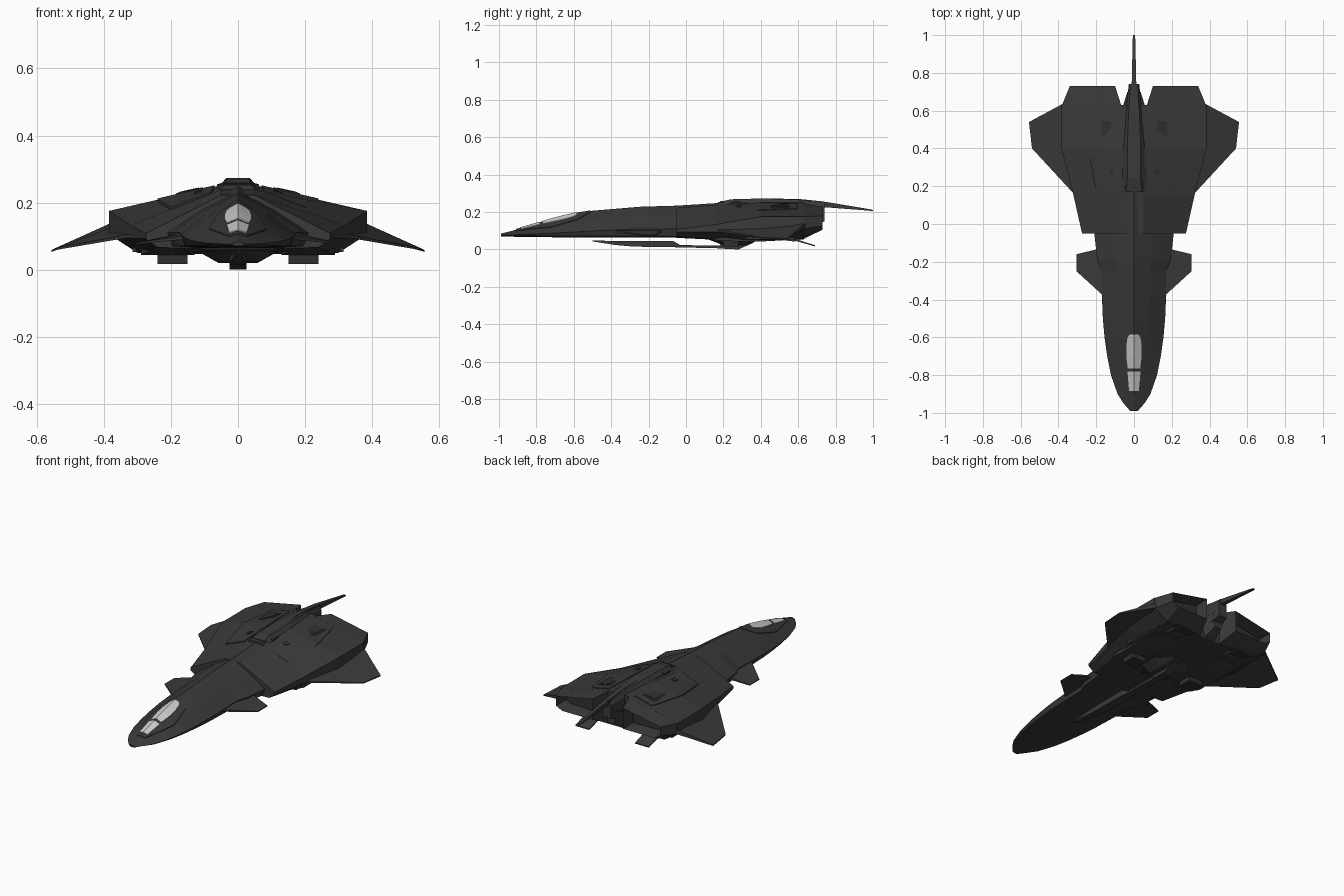
import bpy, bmesh
from mathutils import Vector

if "Cube" in bpy.data.objects:
    bpy.data.objects.remove(bpy.data.objects["Cube"])


def material(name, v):
    m = bpy.data.materials.new(name)
    m.diffuse_color = (v, v, v, 1)
    m.use_nodes = True
    m.node_tree.nodes["Principled BSDF"].inputs["Base Color"].default_value = m.diffuse_color
    return m


HULL = material("hull_charcoal", 0.042)
DARK = material("recess_dark_grey", 0.03)
GLASS = material("canopy_light_grey", 0.62)


def finish(name, bm, mat, mirror):
    bmesh.ops.recalc_face_normals(bm, faces=bm.faces)
    me = bpy.data.meshes.new(name)
    bm.to_mesh(me)
    bm.free()
    me.materials.append(mat)
    ob = bpy.data.objects.new(name, me)
    bpy.context.collection.objects.link(ob)
    if mirror:
        ob.modifiers.new("mirror", "MIRROR").use_mirror_merge = False
    return ob


def loft(name, rings, mat=HULL, mirror=False, recess=None):
    """Skin a row of closed rings and cap both ends; recess hollows the last cap."""
    bm = bmesh.new()
    vs = [[bm.verts.new(p) for p in r] for r in rings]
    n = len(vs[0])
    for a, b in zip(vs, vs[1:]):
        for i in range(n):
            j = (i + 1) % n
            bm.faces.new((a[i], a[j], b[j], b[i]))
    bm.faces.new(vs[0])
    cap = bm.faces.new(vs[-1])
    bmesh.ops.recalc_face_normals(bm, faces=bm.faces)
    if recess:
        bmesh.ops.inset_individual(bm, faces=[cap], thickness=recess[0])
        bmesh.ops.translate(bm, verts=cap.verts, vec=(0, -recess[1], 0))
        cap.material_index = 1
    ob = finish(name, bm, mat, mirror)
    if recess:
        ob.data.materials.append(DARK)
    return ob


def sym(y, half):
    """Full ring from half a section, given top to bottom."""
    return [(x, y, z) for x, z in half] + [(-x, y, z) for x, z in reversed(half) if x > 0]


def box_ring(y, x0, x1, z0, z1):
    return [(x0, y, z0), (x1, y, z0), (x1, y, z1), (x0, y, z1)]


def slab(name, outline, thick, mat=HULL, mirror=True):
    """Thin blade from an outline of 3D points, tapering with each thickness."""
    return loft(name, [[(x, y, z + t / 2) for (x, y, z), t in zip(outline, thick)],
                       [(x, y, z - t / 2) for (x, y, z), t in zip(outline, thick)]], mat, mirror)


def sample(table, y):
    """Linear lookup in rows whose first entry is y."""
    for a, b in zip(table, table[1:]):
        if y <= b[0]:
            t = max(0, (y - a[0]) / (b[0] - a[0]))
            return [p + (q - p) * t for p, q in zip(a, b)]
    return table[-1]


# Forward fuselage: y, half width, ridge z, chine z, bottom z
FUS = [(-0.99, .02, .084, .076, .07), (-.95, .055, .094, .077, .069), (-.9, .087, .108, .079, .067),
       (-.8, .122, .137, .083, .066), (-.7, .142, .166, .088, .065), (-.6, .156, .19, .093, .065),
       (-.5, .165, .207, .099, .065), (-.38, .17, .217, .105, .065), (-.25, .172, .228, .11, .065),
       (-.19, .195, .23, .11, .065), (-.05, .21, .234, .11, .064), (.2, .22, .25, .11, .06)]


def fus_top(x, y):
    _, w, zt, zc, _ = sample(FUS, y)
    zm, x = zc + .56 * (zt - zc), abs(x)
    return zt + (zm - zt) * x / (w / 2) if x < w / 2 else zm + (zc - zm) * (x - w / 2) / (w / 2)


loft("forward_fuselage", [sym(y, [(0, zt), (w / 2, zc + .56 * (zt - zc)), (w, zc),
                                  (w * .93, zb + .006), (w * .6, zb), (0, zb)])
                          for y, w, zt, zc, zb in FUS])

# Main rear body: y, shoulder z, outer x, upper edge z, lower edge z, belly x, belly z
BODY = [(-.05, .222, .275, .108, .092, .24, .066), (.15, .238, .32, .132, .092, .27, .056),
        (.4, .252, .385, .175, .105, .3, .05), (.63, .25, .385, .175, .11, .3, .057)]


def body_top(x, y):
    _, zs, xo, zu, *_ = sample(BODY, y)
    return zs + (zu - zs) * (abs(x) - .05) / (xo - .05)


loft("main_body", [sym(y, [(0, zs), (.05, zs), (xo, zu), (xo, zl), (xb, zb), (.1, zb - .004), (0, zb - .004)])
                   for y, zs, xo, zu, zl, xb, zb in BODY])

# Engine housings with hollow exhausts
loft("engine_housing", [
    [(.065, .62, .247), (.385, .62, .175), (.385, .62, .11), (.3, .62, .057), (.065, .62, .053)],
    [(.10, .73, .228), (.34, .73, .18), (.34, .73, .125), (.30, .73, .105), (.10, .73, .105)]],
    mirror=True, recess=(.012, .08))

# Dorsal spine and tail boom
SPINE = [(.17, .05, .252, .2), (.24, .044, .268, .2), (.42, .044, .273, .18),
         (.6, .035, .266, .1), (.74, .022, .25, .15)]
loft("dorsal_spine", [sym(y, [(0, z), (w * .8, z), (w * 1.25, z - .022), (w * 1.25, b), (0, b)])
                      for y, w, z, b in SPINE])
loft("spine_ridge", [box_ring(y, -.014, .014, .24, z) for y, z in ((.44, .272), (.6, .27), (.74, .256))])
loft("tail_boom", [box_ring(y, -w, w, a, b) for y, w, a, b in
                   ((.6, .016, .225, .262), (.75, .012, .225, .254), (.97, .007, .208, .217), (1, .006, .205, .211))])
loft("tail_keel", [sym(y, [(0, t), (w, t), (w * .6, b), (0, b)]) for y, w, t, b in
                   ((.45, .07, .1, .045), (.62, .06, .16, .055), (.7, .035, .18, .1))])

# Wings and canards
slab("wing", [(.30, .14, .105), (.54, .40, .062), (.556, .54, .056), (.37, .64, .13), (.30, .62, .14)],
     [.01, .006, .006, .026, .03])
slab("canard", [(.14, -.40, .098), (.305, -.25, .078), (.305, -.16, .078), (.18, -.13, .1), (.14, -.14, .103)],
     [.012, .005, .005, .012, .014])

# Slanted rear flaps under the engines, with belly ducts ahead of them
slab("rear_flap", [(.15, .55, .062), (.24, .55, .062), (.24, .69, .019), (.15, .69, .019)], [.012, .012, .006, .006])
loft("flap_root", [box_ring(y, .15, .24, a, .07) for y, a in ((.52, .05), (.58, .042), (.64, .06))], mirror=True)
loft("belly_duct", [box_ring(y, .13 + s, .29 - s, z, .08) for y, s, z in
                    ((.12, .03, .055), (.2, 0, .044), (.42, 0, .043), (.52, .03, .052))], mirror=True)
loft("side_rail", [box_ring(y, .305, .315, .052, .09) for y in (.32, .58)], mirror=True)

# Ventral gun pod: y, half width, top z, bottom z
loft("gun_pod", [box_ring(y, -w, w, b, t) for y, w, t, b in
                 ((-.5, .008, .047, .043), (-.38, .02, .046, .024), (-.28, .025, .046, .015),
                  (-.07, .025, .046, .012), (-.03, .02, .023, .011), (.18, .02, .021, .006),
                  (.2, .025, .06, .004), (.28, .025, .06, 0), (.36, .02, .06, .035))])
loft("gun_mount", [sym(y, [(0, .065), (w, .065), (w * .9, .053), (w * .45, b), (0, b)]) for y, w, b in
                   ((.12, .07, .058), (.2, .13, .022), (.3, .13, .02), (.38, .08, .045))])
loft("mount_block", [box_ring(y, .15, .24, .016, .06) for y in (.2, .28)], DARK, True)


def skin(name, rows, surf, off, mat=HULL, mirror=False):
    """Thin plate that follows a hull surface; rows are (y, x from, x to)."""
    rings = []
    for y, a, b in rows:
        xs = [a + (b - a) * i / 4 for i in range(5)]
        rings.append([(x, y, surf(x, y) + off) for x in xs] +
                     [(x, y, surf(x, y) + off - .009) for x in reversed(xs)])
    return loft(name, rings, mat, mirror)


# Canopy frame and the two panes
skin("canopy_frame", [(y, -w, w) for y, w in ((-.91, .025), (-.9, .03), (-.8, .066), (-.72, .085), (-.7, .084),
                                              (-.6, .068), (-.58, .064), (-.51, .012))], fus_top, .004)
skin("rear_pane", [(y, -w, w) for y, w in ((-.765, .033), (-.7, .041), (-.65, .041), (-.6, .034), (-.585, .024))],
     fus_top, .0065, GLASS)
skin("front_pane", [(y, -w, w) for y, w in ((-.885, .026), (-.8, .033), (-.782, .034))], fus_top, .0065, GLASS)

# Raised panels, vents and studs on the rear deck
skin("deck_panel", [(.17, .08, .2), (.38, .07, .24), (.4, .07, .24), (.6, .08, .2)], body_top, .004, HULL, True)
skin("vent_frame", [(.45, .16, .18), (.5, .11, .185), (.555, .105, .185)], body_top, .007, HULL, True)
skin("vent_opening", [(.465, .16, .174), (.5, .125, .176), (.545, .117, .176)], body_top, .009, DARK, True)
skin("outer_stud", [(.265, .108, .132), (.295, .108, .132)], body_top, .009, DARK, True)
skin("inner_stud", [(.24, .045, .062), (.29, .045, .062)], body_top, .012, DARK, True)
loft("spine_step", [box_ring(y, -.045, .045, .23, .258) for y in (.185, .2)], DARK)
